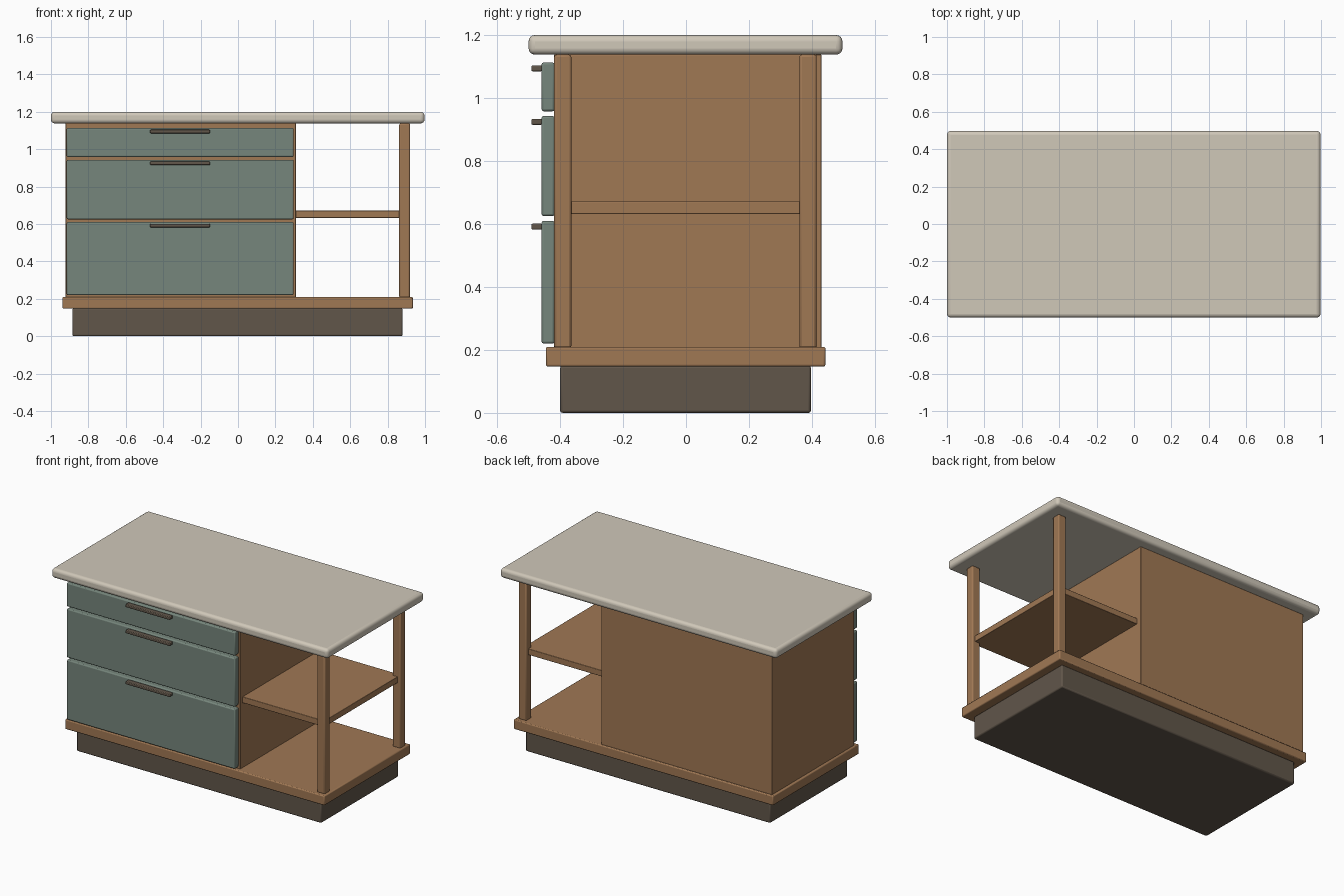
import bpy
import bmesh
from mathutils import Vector

default = bpy.data.objects.get("Cube")
if default:
    bpy.data.objects.remove(default, do_unlink=True)


def material(name, rgb):
    """Flat material from sRGB bytes, stored as linear values."""
    lin = [((c / 255 + 0.055) / 1.055) ** 2.4 for c in rgb] + [1.0]
    mat = bpy.data.materials.new(name)
    mat.use_nodes = True
    mat.diffuse_color = lin
    shader = mat.node_tree.nodes["Principled BSDF"]
    shader.inputs["Base Color"].default_value = lin
    shader.inputs["Roughness"].default_value = 0.7
    return mat


stone = material("pale stone", (208, 200, 185))
wood = material("warm wood", (160, 120, 84))
green = material("sage green paint", (118, 134, 124))
dark = material("dark brown", (97, 86, 74))


def box(name, x, y, z, mat, bevel=0.006, segments=2):
    """Box between the given (min, max) pairs with rounded edges."""
    low, high = (Vector(corner) for corner in zip(x, y, z))
    bm = bmesh.new()
    bmesh.ops.create_cube(bm, size=1)
    for v in bm.verts:
        v.co = (low + high) / 2 + v.co * (high - low)
    mesh = bpy.data.meshes.new(name)
    bm.to_mesh(mesh)
    bm.free()
    mesh.materials.append(mat)
    obj = bpy.data.objects.new(name, mesh)
    bpy.context.collection.objects.link(obj)
    if bevel:
        mod = obj.modifiers.new("rounded edges", "BEVEL")
        mod.width = bevel
        mod.segments = segments
        bpy.ops.object.select_all(action="DESELECT")
        obj.select_set(True)
        bpy.context.view_layer.objects.active = obj
        bpy.ops.object.shade_smooth_by_angle()
    return obj


# Base and worktop
box("plinth", (-0.885, 0.88), (-0.4, 0.397), (0, 0.15), dark, 0.008)
box("bottom_board", (-0.938, 0.935), (-0.445, 0.443), (0.147, 0.21), wood)
box("worktop", (-1, 0.997), (-0.5, 0.497), (1.138, 1.2), stone, 0.02, 4)

# Cabinet body and back panel
cabinet_x = (-0.922, 0.31)
box("cabinet_body", cabinet_x, (-0.419, 0.416), (0.205, 1.138), wood, 0.003)
box("back_panel", cabinet_x, (0.414, 0.43), (0.205, 1.138), wood, 0.002)

# Open side: corner posts and shelf
for side, y in (("front", (-0.419, -0.364)), ("back", (0.36, 0.415))):
    box(side + "_post", (0.862, 0.92), y, (0.205, 1.138), wood, 0.008)
box("open_shelf", (0.305, 0.9), (-0.395, 0.395), (0.632, 0.672), wood, 0.003)

# Drawers, each with a bar pull near its top edge
drawers = {"lower": (0.22, 0.61), "middle": (0.625, 0.943), "upper": (0.958, 1.113)}
for level, (bottom, top) in drawers.items():
    box(level + "_drawer_front", (-0.916, 0.298), (-0.459, -0.417),
        (bottom, top), green, 0.007)
    box(level + "_drawer_pull", (-0.47, -0.15), (-0.491, -0.457),
        (top - 0.028, top - 0.009), dark, 0.004)
